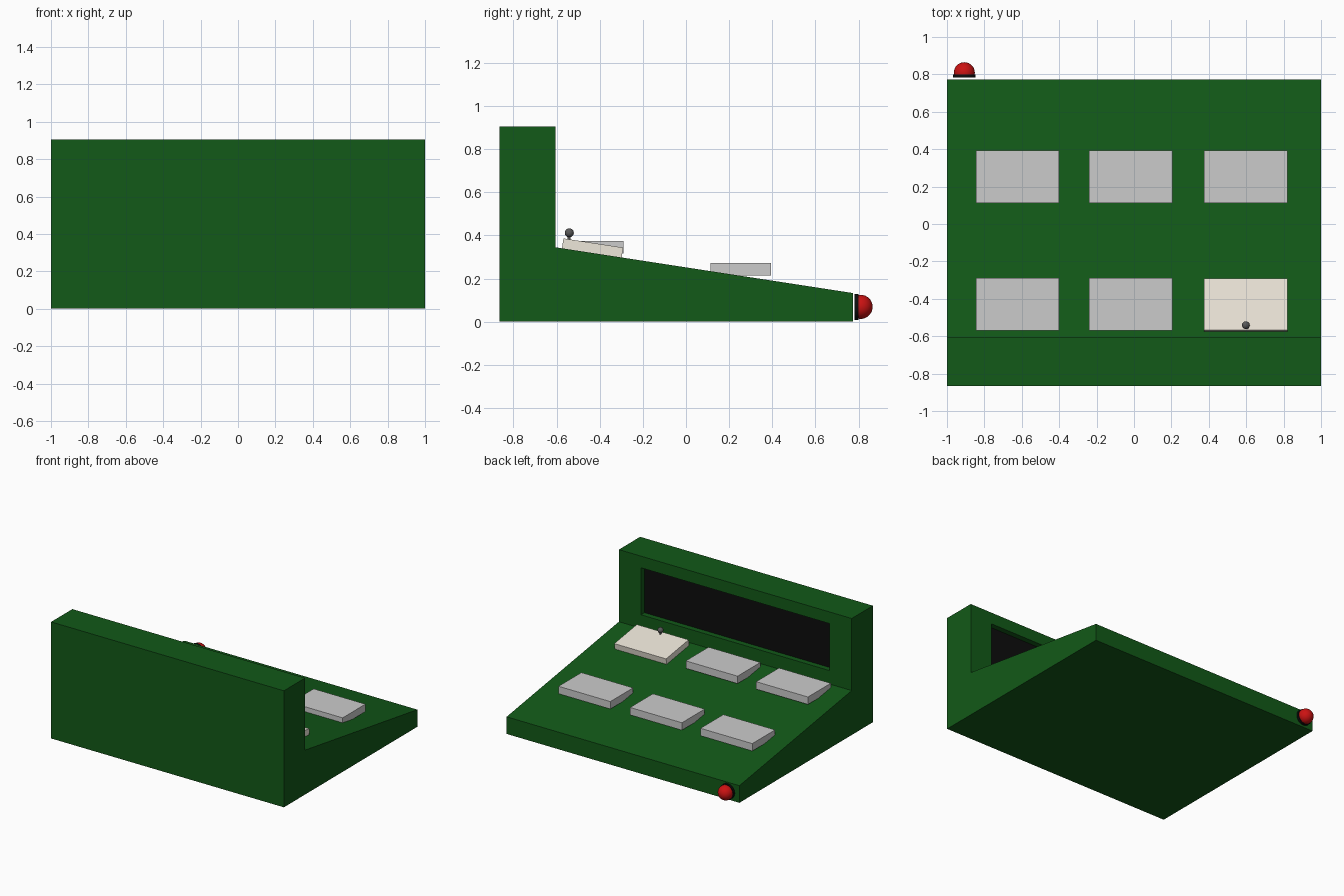
import bpy, bmesh, math
from mathutils import Matrix

if "Cube" in bpy.data.objects:
    bpy.data.objects.remove(bpy.data.objects["Cube"])


def material(name, rgb):
    m = bpy.data.materials.new(name)
    m.diffuse_color = (*rgb, 1)
    m.use_nodes = True
    m.node_tree.nodes["Principled BSDF"].inputs["Base Color"].default_value = m.diffuse_color
    return m


GREEN = material("green", (0.006, 0.10, 0.009))
BLACK = material("black", (0.004, 0.004, 0.004))
RED = material("red", (0.60, 0.006, 0.006))
BEIGE = material("beige", (0.85, 0.80, 0.70))
DARK = material("dark_grey", (0.10, 0.10, 0.10))


def finish(name, bm, mat=None, smooth=False):
    bmesh.ops.recalc_face_normals(bm, faces=bm.faces)
    me = bpy.data.meshes.new(name)
    bm.to_mesh(me)
    bm.free()
    ob = bpy.data.objects.new(name, me)
    bpy.context.collection.objects.link(ob)
    if mat:
        me.materials.append(mat)
    if smooth:
        bpy.ops.object.select_all(action='DESELECT')
        bpy.context.view_layer.objects.active = ob
        ob.select_set(True)
        bpy.ops.object.shade_smooth_by_angle(angle=math.radians(40))
    return ob


def box(name, center, size, mat=None, tilt=0):
    bm = bmesh.new()
    bmesh.ops.create_cube(bm, size=1)
    bmesh.ops.transform(bm, verts=bm.verts, matrix=Matrix.Translation(center)
                        @ Matrix.Rotation(tilt, 4, 'X') @ Matrix.Diagonal((*size, 1)))
    return finish(name, bm, mat)


def cylinder(name, center, radius, depth, mat, axis_tilt=0):
    bm = bmesh.new()
    bmesh.ops.create_cone(bm, cap_ends=True, segments=32, radius1=radius, radius2=radius,
                          depth=depth, matrix=Matrix.Translation(center)
                          @ Matrix.Rotation(axis_tilt, 4, 'X'))
    return finish(name, bm, mat, True)


# Console body: side profile extruded across x
profile = [(-0.865, 0), (0.773, 0), (0.773, 0.133), (-0.605, 0.345),
           (-0.605, 0.905), (-0.865, 0.905)]
bm = bmesh.new()
face = bm.faces.new([bm.verts.new((-1, y, z)) for y, z in profile])
ext = bmesh.ops.extrude_face_region(bm, geom=[face])
bmesh.ops.translate(bm, vec=(2, 0, 0),
                    verts=[v for v in ext["geom"] if isinstance(v, bmesh.types.BMVert)])
body = finish("console_body", bm, GREEN)

# Screen recess cut into the upright, with a black panel at its back
cutter = box("recess_cutter", (0, -0.605, 0.632), (1.62, 0.10, 0.365), GREEN)
cutter.hide_render = True
cutter.hide_viewport = False
mod = body.modifiers.new("recess", 'BOOLEAN')
mod.operation, mod.solver, mod.object = 'DIFFERENCE', 'EXACT', cutter
bpy.context.view_layer.objects.active = body
bpy.ops.object.modifier_apply(modifier="recess")
bpy.data.objects.remove(cutter)
box("screen", (0, -0.655, 0.632), (1.62, 0.014, 0.365), BLACK)

# Two rows of pads; one is tilted with the slope
slope = math.atan2(0.133 - 0.345, 0.773 + 0.605)
for row, (y, z) in enumerate([(-0.43, 0.345), (0.253, 0.244)]):
    for col, x in enumerate([-0.6225, -0.0175, 0.5975]):
        if row == 0 and col == 2:
            box("tilted_pad", (x, -0.434, 0.336), (0.445, 0.28, 0.058), BEIGE, slope)
        else:
            box(f"pad_{row}_{col}", (x, y, z), (0.445, 0.28, 0.058))

# Small knob on the tilted pad
cylinder("knob_stem", (0.598, -0.542, 0.388), 0.007, 0.04, DARK)
bm = bmesh.new()
bmesh.ops.create_uvsphere(bm, u_segments=24, v_segments=12, radius=0.021,
                          matrix=Matrix.Translation((0.598, -0.541, 0.412)))
finish("knob", bm, DARK, True)

# Red lamp on the low edge: black collar and domed lens
cylinder("lamp_collar", (-0.907, 0.791, 0.069), 0.06, 0.018, BLACK, math.pi / 2)
bm = bmesh.new()
bmesh.ops.create_uvsphere(bm, u_segments=32, v_segments=16, radius=0.056)
bmesh.ops.bisect_plane(bm, geom=bm.verts[:] + bm.edges[:] + bm.faces[:],
                       plane_co=(0, 0, -0.014), plane_no=(0, 0, -1), clear_outer=True)
bmesh.ops.holes_fill(bm, edges=[e for e in bm.edges if e.is_boundary])
bmesh.ops.transform(bm, verts=bm.verts, matrix=Matrix.Translation((-0.907, 0.809, 0.069))
                    @ Matrix.Rotation(-math.pi / 2, 4, 'X'))
finish("lamp_dome", bm, RED, True)
